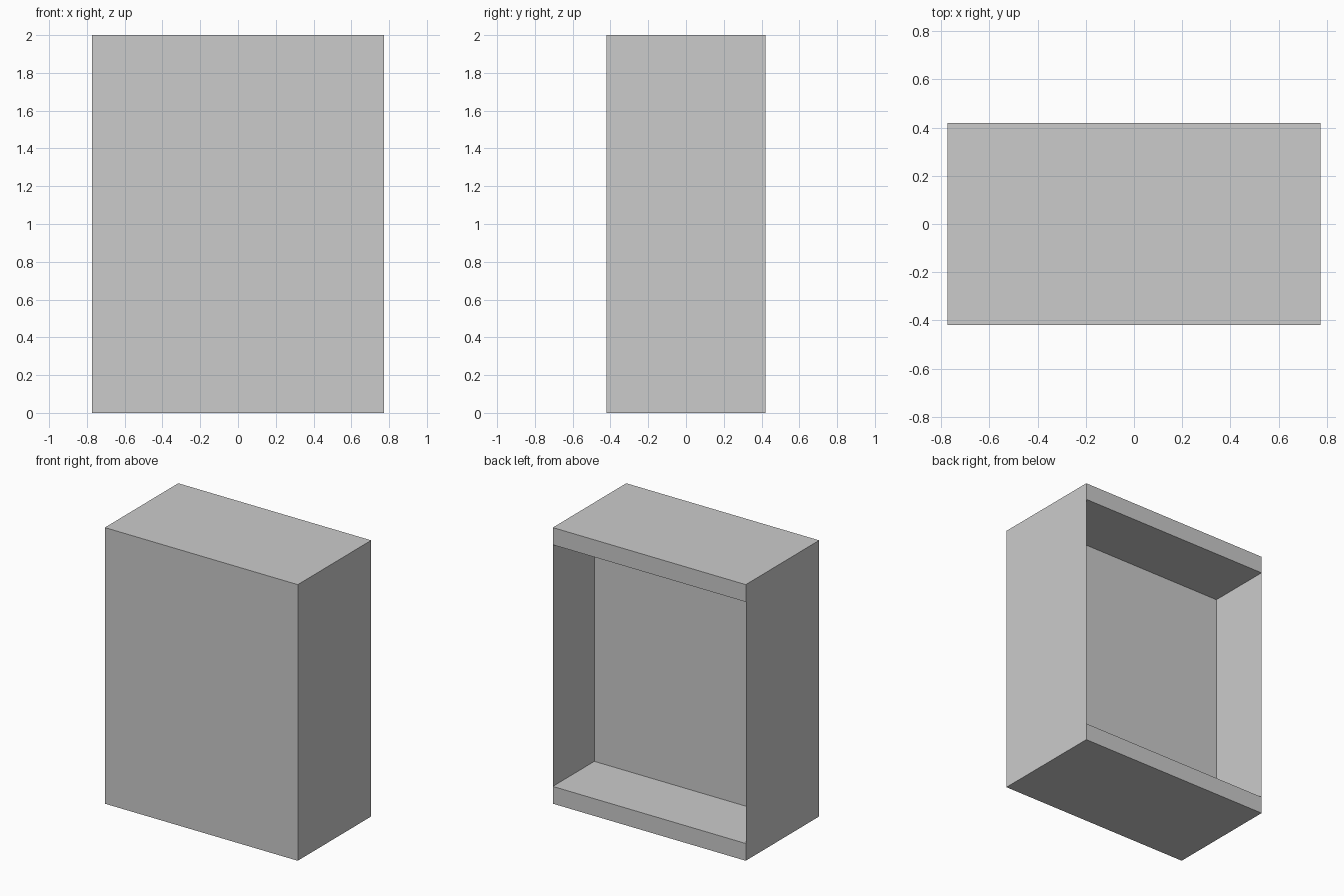
import bpy, bmesh

if "Cube" in bpy.data.objects:
    bpy.data.objects.remove(bpy.data.objects["Cube"])

W, D, H = 0.773, 0.42, 2.0      # half width, half depth, height
RAIL, PANEL_Y = 0.125, -0.055   # rail height, position of recessed back panel


def make(name, build):
    bm = bmesh.new()
    build(bm)
    bmesh.ops.recalc_face_normals(bm, faces=bm.faces)
    mesh = bpy.data.meshes.new(name)
    bm.to_mesh(mesh)
    bm.free()
    obj = bpy.data.objects.new(name, mesh)
    bpy.context.collection.objects.link(obj)
    return obj


# Cabinet: C-shaped (y, z) section swept along x, closed by full thin side sheets
def cabinet(bm):
    profile = [(-D, 0), (D, 0), (D, RAIL), (PANEL_Y, RAIL),
               (PANEL_Y, H - RAIL), (D, H - RAIL), (D, H), (-D, H)]
    left, right = [[bm.verts.new((x, y, z)) for y, z in profile] for x in (-W, W)]
    n = len(profile)
    for i in range(n):
        j = (i + 1) % n
        bm.faces.new((left[i], left[j], right[j], right[i]))
    for side in (left, right):
        bm.faces.new(side)          # solid end
        bm.faces.new(side[2:6])     # thin cheek beside the recess


make("open_back_cabinet", cabinet)
